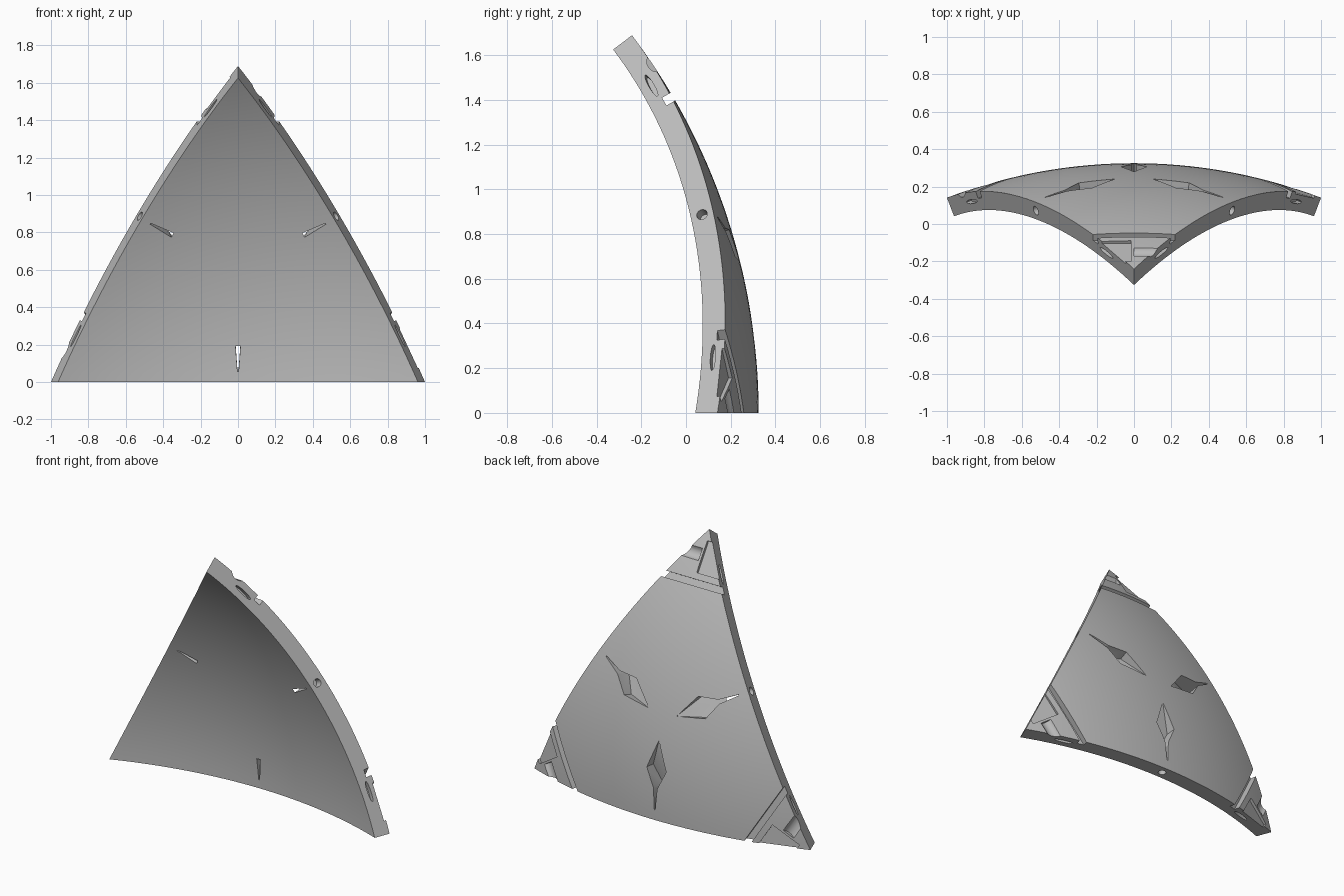
import bpy, bmesh, math
from mathutils import Matrix, Vector

if "Cube" in bpy.data.objects:
    bpy.data.objects.remove(bpy.data.objects["Cube"], do_unlink=True)

HALF = math.radians(20.905)            # half the edge angle of the spherical triangle
R = 1 / math.sin(HALF)                 # outer radius
THICK = 0.106
RIN, RMID = R - THICK, R - THICK / 2
RISE = math.radians(37.07)             # angle up to the top corner
CENTRE = Vector((0, 0.325 - R, 0))     # centre of the sphere
X, Y, Z = Vector((1, 0, 0)), Vector((0, 1, 0)), Vector((0, 0, 1))

right = Vector((-math.sin(HALF), math.cos(HALF), 0))
left = Vector((math.sin(HALF), math.cos(HALF), 0))
apex = Vector((0, math.cos(RISE), math.sin(RISE)))
axis = (right + left + apex).normalized()
LEAN = math.atan2(axis.z, axis.y)      # angle up to the middle of the panel

grey = bpy.data.materials.new("plain grey")
grey.use_nodes = True
COLOUR = (0.5, 0.5, 0.5, 1)
grey.diffuse_color = COLOUR
grey.node_tree.nodes["Principled BSDF"].inputs["Base Color"].default_value = COLOUR


def make_object(name, bm):
    bmesh.ops.recalc_face_normals(bm, faces=bm.faces)
    mesh = bpy.data.meshes.new(name)
    bm.to_mesh(mesh)
    bm.free()
    mesh.materials.append(grey)
    obj = bpy.data.objects.new(name, mesh)
    obj.location = CENTRE
    bpy.context.collection.objects.link(obj)
    return obj


def frame(x, y, z, origin):
    m = Matrix((x, y, z)).transposed().to_4x4()
    m.translation = origin
    return m


def down_midline(angle):
    """Radial and downward directions on the middle line at a given height angle."""
    n = Vector((0, math.cos(angle), math.sin(angle)))
    return n, Vector((0, math.sin(angle), -math.cos(angle)))


def prism(bm, points, matrix, low, high):
    """Extrude a flat outline; low may be a function of the outline's x."""
    floor = low if callable(low) else lambda u: low
    bottom = [bm.verts.new(matrix @ Vector((u, v, floor(u)))) for u, v in points]
    top = [bm.verts.new(matrix @ Vector((u, v, high))) for u, v in points]
    bm.faces.new(bottom)
    bm.faces.new(top)
    for i in range(len(points)):
        j = (i + 1) % len(points)
        bm.faces.new((bottom[i], bottom[j], top[j], top[i]))


def circle(radius, sides, cx=0, cy=0):
    steps = [2 * math.pi * i / sides for i in range(sides)]
    return [(cx + radius * math.cos(a), cy + radius * math.sin(a)) for a in steps]


# Curved triangular shell
N = 36
bm = bmesh.new()
grid = {}
for layer, radius in enumerate((R, RIN)):
    for i in range(N + 1):
        for j in range(N + 1 - i):
            p = right * (N - i - j) + left * j + apex * i
            grid[i, j, layer] = bm.verts.new(p.normalized() * radius)
    for i in range(N):
        for j in range(N - i):
            bm.faces.new([grid[i, j, layer], grid[i, j + 1, layer], grid[i + 1, j, layer]])
            if i + j < N - 1:
                bm.faces.new([grid[i, j + 1, layer], grid[i + 1, j + 1, layer],
                              grid[i + 1, j, layer]])
for k in range(N):
    for a, b in (((0, k), (0, k + 1)), ((k, 0), (k + 1, 0)), ((k, N - k), (k + 1, N - k - 1))):
        bm.faces.new([grid[(*a, 0)], grid[(*b, 0)], grid[(*b, 1)], grid[(*a, 1)]])
shell = make_object("curved_panel", bm)

# Cutters for one third of the panel
bm = bmesh.new()


# Kite opening with a ramp floor that breaks through near the edge
n, u = down_midline(LEAN - 0.34 / R)
kite = [(-0.223, 0), (-0.04, 0.07), (0.08, 0.013), (0.217, 0.003),
        (0.217, -0.003), (0.08, -0.013), (-0.04, -0.07)]
prism(bm, kite, frame(u, X, n, n * R), lambda s: -0.009 - 0.325 * (s + 0.223), 0.05)

# Groove that separates the corner
n, u = down_midline(RISE - 0.33 / R)
prism(bm, [(-0.02, -0.4), (0.02, -0.4), (0.02, 0.4), (-0.02, 0.4)],
      frame(u, X, n, n * R), -0.045, 0.05)

# Scallop on one side of the corner
n, u = down_midline(RISE - 0.16 / R)
prism(bm, circle(0.045, 24, 0, 0.022), frame(u, n, X, n * R), 0.0, 0.3)

# Stepped triangular recess on the other side
n, u = down_midline(RISE - 0.2 / R)
prism(bm, [(-0.13, -0.015), (0.07, -0.015), (0.07, -0.25), (-0.13, -0.25)],
      frame(u, X, n, n * R), -0.018, 0.05)


# Round socket and two slim slots in the edge face
def edge_frame(angle):
    out = Vector((math.sin(angle), math.cos(angle), 0))
    along = Vector((math.cos(angle), -math.sin(angle), 0))
    return frame(along, out, Z, out * RMID)


prism(bm, circle(0.025, 20), edge_frame(0), -0.03, 0.05)
slot = [(0.065 * math.cos(a), 0.012 * math.sin(a))
        for a in (math.pi * i / 8 for i in range(16))]
for side in (-1, 1):
    prism(bm, slot, edge_frame(side * (HALF - 0.28 / R)), -0.03, 0.03)

# Repeat around the middle of the panel
third = bm.verts[:] + bm.edges[:] + bm.faces[:]
for turn in (1, 2):
    copy = bmesh.ops.duplicate(bm, geom=third)["geom"]
    bmesh.ops.rotate(bm, verts=[v for v in copy if isinstance(v, bmesh.types.BMVert)],
                     cent=(0, 0, 0), matrix=Matrix.Rotation(turn * math.tau / 3, 3, axis))
cutter = make_object("panel_cutter", bm)
cutter.hide_render = True

# Carve, then remove the cutter
cut = shell.modifiers.new("carve", "BOOLEAN")
cut.operation = "DIFFERENCE"
cut.solver = "EXACT"
cut.object = cutter
bpy.context.view_layer.update()
bpy.ops.object.select_all(action="DESELECT")
bpy.context.view_layer.objects.active = shell
shell.select_set(True)
bpy.ops.object.modifier_apply(modifier=cut.name)
bpy.data.objects.remove(cutter, do_unlink=True)
bpy.ops.object.shade_smooth_by_angle(angle=math.radians(25))
